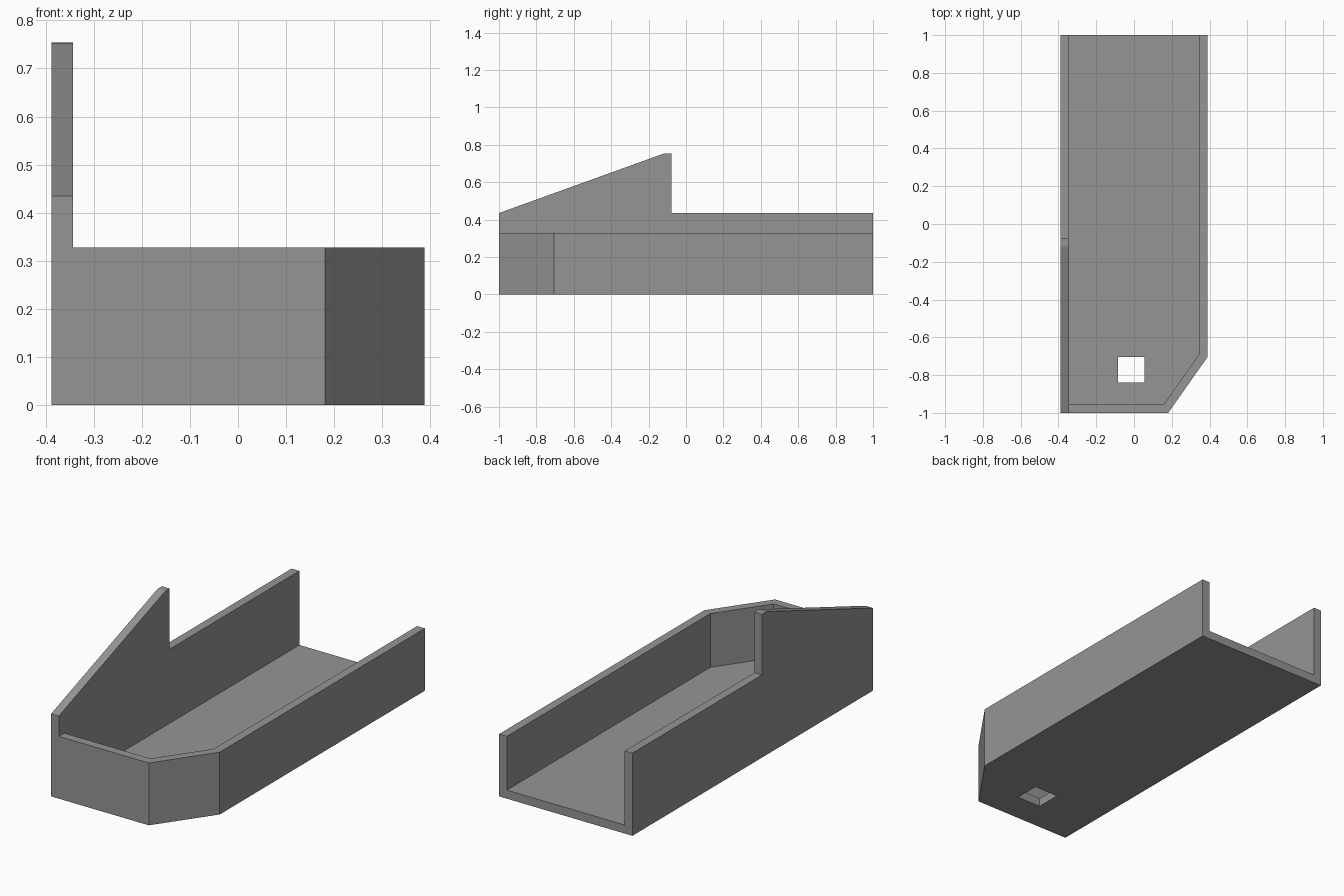
import bpy, bmesh
from mathutils import Vector

if "Cube" in bpy.data.objects:
    bpy.data.objects.remove(bpy.data.objects["Cube"])

grey = bpy.data.materials.new("plain grey")
grey.diffuse_color = (0.3, 0.3, 0.3, 1)
grey.use_nodes = True
grey.node_tree.nodes["Principled BSDF"].inputs["Base Color"].default_value = grey.diffuse_color

W, T, RIM = 0.388, 0.045, 0.328      # half width, wall thickness, rim height


def prism(name, points, offset):
    """Extrude a closed 3D outline along an offset."""
    bm = bmesh.new()
    face = bm.faces.new([bm.verts.new(p) for p in points])
    ext = bmesh.ops.extrude_face_region(bm, geom=[face])
    bmesh.ops.translate(bm, vec=Vector(offset),
                        verts=[v for v in ext["geom"] if isinstance(v, bmesh.types.BMVert)])
    bmesh.ops.recalc_face_normals(bm, faces=bm.faces)
    mesh = bpy.data.meshes.new(name)
    bm.to_mesh(mesh)
    bm.free()
    mesh.materials.append(grey)
    ob = bpy.data.objects.new(name, mesh)
    bpy.context.collection.objects.link(ob)
    return ob


def combine(target, other, operation):
    """Apply a boolean and remove the helper."""
    mod = target.modifiers.new("join", "BOOLEAN")
    mod.operation, mod.object, mod.solver = operation, other, "EXACT"
    bpy.context.view_layer.objects.active = target
    bpy.ops.object.modifier_apply(modifier=mod.name)
    bpy.data.objects.remove(other)


# Tray block with one chamfered front corner
outline = [(-W, -1), (0.181, -1), (W, -0.706), (W, 1), (-W, 1)]
tray = prism("open_tray", [(x, y, 0) for x, y in outline], (0, 0, RIM))

# Tall left wall with a sloped fin, rounded at its tip
profile = [(-1, 0), (1, 0), (1, 0.435), (-0.078, 0.435), (-0.078, 0.754),
           (-0.108, 0.754), (-0.118, 0.753), (-0.13, 0.749), (-1, 0.435)]
wall = prism("fin_wall", [(-W, y, z) for y, z in profile], (T, 0, 0))
combine(tray, wall, "UNION")

# Cavity, open at the top and the back
inner = [(-W + T, -1 + T), (0.158, -1 + T), (W - T, -0.692), (W - T, 1.1), (-W + T, 1.1)]
cavity = prism("cavity", [(x, y, T) for x, y in inner], (0, 0, 1))
combine(tray, cavity, "DIFFERENCE")

# Square hole through the floor
hole = [(-0.085, -0.84), (0.056, -0.84), (0.056, -0.705), (-0.085, -0.705)]
cutter = prism("floor_hole", [(x, y, -0.1) for x, y in hole], (0, 0, 0.2))
combine(tray, cutter, "DIFFERENCE")
